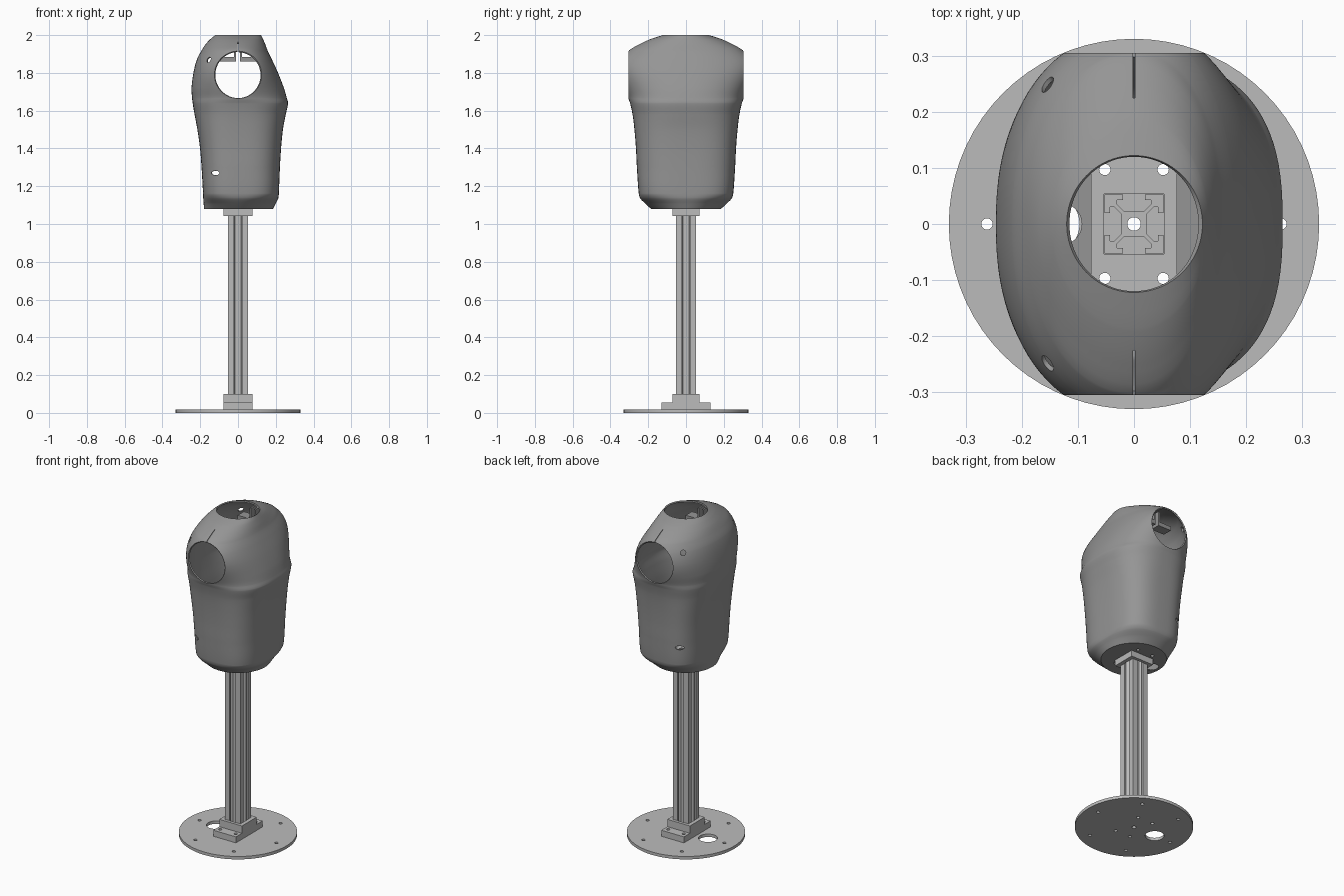
import bpy, bmesh
from math import sin, cos, pi, sqrt
from mathutils import Matrix, Vector

cube = bpy.data.objects.get("Cube")
if cube:
    bpy.data.objects.remove(cube, do_unlink=True)


def material(name, level):
    mat = bpy.data.materials.new(name)
    mat.use_nodes = True
    colour = (level, level, level, 1)
    mat.diffuse_color = colour
    mat.node_tree.nodes["Principled BSDF"].inputs["Base Color"].default_value = colour
    return mat


METAL = material("light grey metal", 0.5)
SHELL = material("mid grey shell", 0.3)


def make(name, bm, mat=None):
    bmesh.ops.recalc_face_normals(bm, faces=bm.faces)
    mesh = bpy.data.meshes.new(name)
    bm.to_mesh(mesh)
    bm.free()
    obj = bpy.data.objects.new(name, mesh)
    bpy.context.collection.objects.link(obj)
    if mat:
        mesh.materials.append(mat)
    else:
        obj.hide_render = True
    return obj


def add_box(bm, low, high):
    low, high = Vector(low), Vector(high)
    size = Matrix.Diagonal((*(high - low), 1))
    bmesh.ops.create_cube(bm, size=1, matrix=Matrix.Translation((low + high) / 2) @ size)


def add_rod(bm, centre, axis, radius, length, squash=1, sides=24):
    turn = Vector(axis).to_track_quat('Z', 'Y').to_matrix().to_4x4()
    place = Matrix.Translation(centre) @ turn @ Matrix.Diagonal((1, squash, 1, 1))
    bmesh.ops.create_cone(bm, cap_ends=True, segments=sides, radius1=radius,
                          radius2=radius, depth=length, matrix=place)


def prism(name, points, along, mat):
    bm = bmesh.new()
    face = bm.faces.new([bm.verts.new(p) for p in points])
    new = bmesh.ops.extrude_face_region(bm, geom=[face])["geom"]
    bmesh.ops.translate(bm, vec=along, verts=[v for v in new if isinstance(v, bmesh.types.BMVert)])
    return make(name, bm, mat)


def cut(obj, *cutters):
    """Subtract the cutters and bake all modifiers."""
    for cutter in cutters:
        mod = obj.modifiers.new("cut", 'BOOLEAN')
        mod.operation, mod.solver, mod.object = 'DIFFERENCE', 'EXACT', cutter
    graph = bpy.context.evaluated_depsgraph_get()
    mesh = bpy.data.meshes.new_from_object(obj.evaluated_get(graph))
    obj.modifiers.clear()
    obj.data = mesh


def smooth(obj):
    bpy.ops.object.select_all(action='DESELECT')
    obj.select_set(True)
    bpy.context.view_layer.objects.active = obj
    bpy.ops.object.shade_smooth_by_angle(angle=pi / 6)


# Cutters shared by several parts
UP = (0, 0, 1)
bm = bmesh.new()
for x in (-0.052, 0.052):
    for y in (-0.097, 0.097):
        add_rod(bm, (x, y, 0.6), UP, 0.01, 1.4)
bolt_cutter = make("bolt_cutter", bm)
bm = bmesh.new()
add_box(bm, (-0.0535, -0.0535, -0.1), (0.0535, 0.0535, 1.3))
pole_cutter = make("pole_cutter", bm)
bm = bmesh.new()
add_rod(bm, (0, 0, 0.6), UP, 0.012, 1.4)
bore_cutter = make("bore_cutter", bm)

# Round base plate with cable hole and a ring of screw holes
bm = bmesh.new()
add_rod(bm, (0, 0, 0.009), UP, 0.33, 0.018, sides=72)
base = make("base_plate", bm, METAL)
bm = bmesh.new()
add_rod(bm, (-0.15, 0, 0), UP, 0.053, 0.2, sides=32)
for i in range(6):
    add_rod(bm, (0.262 * cos(i * pi / 3), 0.262 * sin(i * pi / 3), 0), UP, 0.01, 0.2)
plate_cutter = make("plate_cutter", bm)
cut(base, bolt_cutter, bore_cutter, plate_cutter)
smooth(base)

# Stepped brackets clamping the pole at both ends
half = [(0.13, 0.018), (0.13, 0.055), (0.072, 0.055), (0.072, 0.1)]
outline = half + [(-y, z) for y, z in reversed(half)]
for name, height in (("lower_bracket", lambda z: z), ("upper_bracket", lambda z: 1.143 - z)):
    bracket = prism(name, [(-0.077, y, height(z)) for y, z in outline], (0.154, 0, 0), METAL)
    cut(bracket, bolt_cutter, pole_cutter)

# Slotted square pole: one side of the section turned four times
w = 0.053
arm = [(w, -0.02), (0.043, -0.02), (0.043, -0.03), (0.035, -0.03), (0.022, -0.017)]
side = [(w, -w)] + arm + [(x, -y) for x, y in reversed(arm)]
section = []
for quarter in range(4):
    turn = Matrix.Rotation(quarter * pi / 2, 3, 'Z')
    section += [turn @ Vector((x, y, 0.018)) for x, y in side]
pole = prism("slotted_pole", section, (0, 0, 1.107), METAL)
cut(pole, bore_cutter)

# Torso sections: height, back depth, front depth, half width, squareness
KEYS = [
    (1.08, .18, .185, .185, 2), (1.11, .182, .2, .218, 2.2), (1.135, .184, .213, .242, 2.6),
    (1.16, .185, .216, .25, 3), (1.3, .193, .222, .26, 3), (1.4, .201, .228, .265, 3),
    (1.5, .215, .238, .273, 2.9), (1.58, .23, .253, .283, 2.7), (1.64, .24, .265, .296, 2.6),
    (1.665, .243, .259, .305, 2.4), (1.72, .246, .243, .305, 2.3), (1.8, .236, .212, .305, 2.3),
    (1.87, .218, .18, .305, 2.2), (1.915, .195, .158, .305, 2.1), (1.95, .173, .145, .25, 2),
    (1.98, .145, .132, .185, 2), (2, .12, .122, .122, 2)]
ARM_Y, ARM_Z, ARM_R = 0.305, 1.79, 0.125


def slope(i, c):
    a, b = KEYS[max(i - 1, 0)], KEYS[min(i + 1, len(KEYS) - 1)]
    return (b[c] - a[c]) / (b[0] - a[0])


def sample(z):
    """Smoothly interpolated section values at height z."""
    i = max(k for k in range(len(KEYS) - 1) if KEYS[k][0] <= z + 1e-6)
    a, b = KEYS[i], KEYS[i + 1]
    d = b[0] - a[0]
    t = (z - a[0]) / d
    s = t * t * (3 - 2 * t)
    return [a[c] + (b[c] - a[c]) * s + d * t * (1 - t) * ((1 - t) * slope(i, c) - t * slope(i + 1, c))
            for c in range(1, 5)]


def signed_power(v, p):
    return (abs(v) ** p) * (1 if v > 0 else -1)


def ring(z, count=96):
    back, front, width, n = sample(z)
    gap = sqrt(max(ARM_R ** 2 - (z - ARM_Z) ** 2, 0))
    points = []
    for i in range(count):
        c, s = cos(2 * pi * i / count), sin(2 * pi * i / count)
        depth = front if c > 0 else back
        # widen so that the side plane opens a round arm hole
        reach = ARM_Y / (1 - (gap / depth) ** n) ** (1 / n) if gap else min(width, ARM_Y)
        points.append((depth * signed_power(c, 2 / n), reach * signed_power(s, 2 / n), z))
    return points


# Hollow torso shell, open at neck and arms
bm = bmesh.new()
heights = sorted({k[0] for k in KEYS} | {round(1.08 + 0.0115 * i, 4) for i in range(80)})
loops = [[bm.verts.new(p) for p in ring(z)] for z in heights]
for low, high in zip(loops, loops[1:]):
    for i in range(len(low)):
        bm.faces.new((low[i - 1], low[i], high[i], high[i - 1]))
bm.faces.new(loops[0])
bmesh.ops.recalc_face_normals(bm, faces=bm.faces)
for sign in (-1, 1):
    bmesh.ops.bisect_plane(bm, geom=bm.verts[:] + bm.edges[:] + bm.faces[:], dist=1e-5,
                           plane_co=(0, sign * (ARM_Y - 1e-4), 0), plane_no=(0, sign, 0),
                           clear_outer=True)
torso = make("torso_shell", bm, SHELL)
wall = torso.modifiers.new("wall", 'SOLIDIFY')
wall.thickness, wall.offset = 0.008, -1

# Cable notch, back screw holes and shoulder slits
bm = bmesh.new()
add_rod(bm, (-0.13, 0, 1.08), UP, 0.037, 0.06, sides=32)
for sign in (-1, 1):
    add_rod(bm, (-0.155, sign * 0.25, 1.87), (-0.5, sign * 0.8, 0.3), 0.015, 0.1)
    add_rod(bm, (-0.12, sign * 0.235, 1.27), (-0.3, sign, 0), 0.024, 0.1, squash=0.5)
    low, high = sorted((sign * 0.225, sign * 0.32))
    add_box(bm, (-0.0015, low, 1.9), (0.0015, high, 2.05))
shell_cutter = make("shell_cutter", bm)
cut(torso, bolt_cutter, pole_cutter, shell_cutter)
smooth(torso)

# Joining tabs inside the shoulders
for label, sx in (("front", 1), ("back", -1)):
    for end, sy in (("left", 1), ("right", -1)):
        bm = bmesh.new()
        for x0, x1, top in ((0.01, 0.1, 1.885), (0.01, 0.02, 1.95)):
            xs, ys = sorted((sx * x0, sx * x1)), sorted((sy * 0.14, sy * 0.2))
            add_box(bm, (xs[0], ys[0], 1.86), (xs[1], ys[1], top))
        make(f"{label}_{end}_shoulder_tab", bm, SHELL)

for cutter in (bolt_cutter, pole_cutter, bore_cutter, plate_cutter, shell_cutter):
    bpy.data.objects.remove(cutter, do_unlink=True)
